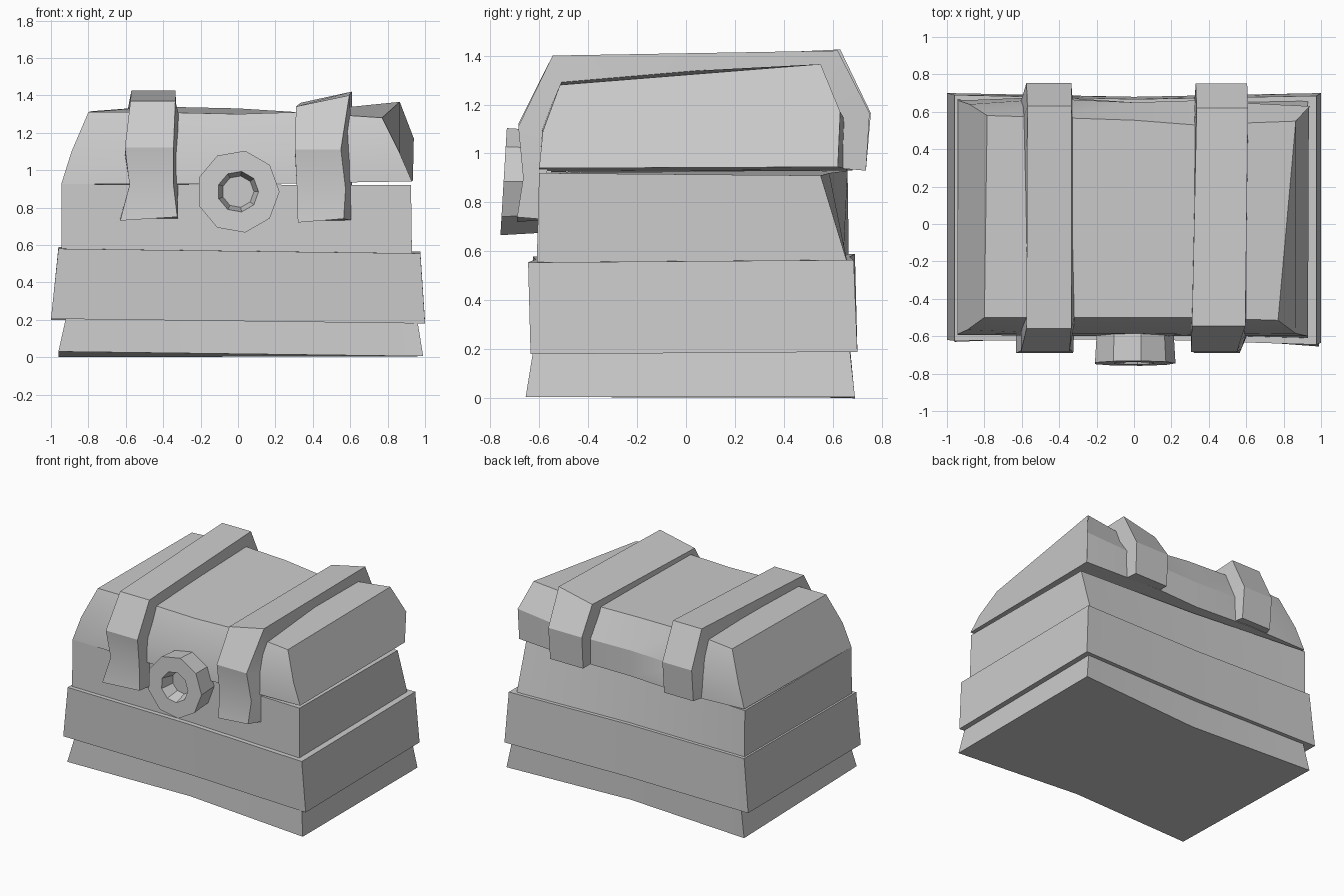
import bpy, bmesh, math

if "Cube" in bpy.data.objects:
    bpy.data.objects.remove(bpy.data.objects["Cube"])

grey = bpy.data.materials.new("plain_grey")
grey.use_nodes = True
GREY = (0.6, 0.6, 0.6, 1)
grey.diffuse_color = GREY
grey.node_tree.nodes["Principled BSDF"].inputs["Base Color"].default_value = GREY


def loft(name, rings, cap=True):
    """Skin a row of equal-length closed rings and cap both ends."""
    bm = bmesh.new()
    rows = [[bm.verts.new(p) for p in r] for r in rings]
    n = len(rows[0])
    for a, b in zip(rows, rows[1:]):
        for i in range(n):
            j = (i + 1) % n
            bm.faces.new((a[i], a[j], b[j], b[i]))
    if cap:
        bm.faces.new(rows[0][::-1])
        bm.faces.new(rows[-1])
    bmesh.ops.recalc_face_normals(bm, faces=bm.faces)
    me = bpy.data.meshes.new(name)
    bm.to_mesh(me)
    bm.free()
    ob = bpy.data.objects.new(name, me)
    bpy.context.collection.objects.link(ob)
    me.materials.append(grey)
    bpy.ops.object.select_all(action='DESELECT')
    ob.select_set(True)
    bpy.context.view_layer.objects.active = ob
    bpy.ops.object.shade_smooth_by_angle(angle=math.radians(20))
    return ob


def band(x0, x1, front, back, z, dent=0.02):
    """Slightly crooked rectangle: front = (left, right) y, z = four corner
    heights front-left, front-right, back-right, back-left; mid points dented."""
    (a, b), (c, d) = front, back
    m = (x0 + x1) / 2
    return [(x0, a, z[0]), (m, (a + b) / 2 + dent, (z[0] + z[1]) / 2), (x1, b, z[1]),
            (x1, c, z[2]), (m, (c + d) / 2 - dent, (z[2] + z[3]) / 2), (x0, d, z[3])]


# Stacked plank tiers of the box
loft("base_tier", [
    band(-0.96, 0.99, (-0.63, -0.655), (0.69, 0.69), (0.03, 0.005, 0.005, 0), 0.06),
    band(-0.92, 0.96, (-0.60, -0.625), (0.67, 0.67), (0.21, 0.19, 0.19, 0.21))])
loft("middle_tier", [
    band(-1.0, 1.0, (-0.62, -0.635), (0.70, 0.70), (0.205, 0.18, 0.19, 0.20)),
    band(-0.96, 0.975, (-0.625, -0.645), (0.685, 0.69), (0.58, 0.555, 0.565, 0.59))])
loft("upper_tier", [
    band(-0.945, 0.93, (-0.595, -0.61), (0.66, 0.665), (0.56, 0.54, 0.55, 0.57)),
    band(-0.945, 0.925, (-0.59, -0.60), (0.55, 0.66), (0.925, 0.92, 0.91, 0.93))])

# Lid: cross-sections from the model's right end to its left end
lid_sections = [
    [(-0.945, -0.59, 0.925), (-0.89, -0.565, 1.10), (-0.80, -0.50, 1.31),
     (-0.785, 0.58, 1.315), (-0.88, 0.64, 1.10), (-0.94, 0.66, 0.94)],
    [(-0.45, -0.60, 0.925), (-0.45, -0.585, 1.10), (-0.45, -0.50, 1.31),
     (-0.45, 0.57, 1.34), (-0.45, 0.67, 1.12), (-0.45, 0.68, 0.93)],
    [(0, -0.60, 0.925), (0, -0.585, 1.10), (0, -0.50, 1.30),
     (0, 0.555, 1.33), (0, 0.65, 1.12), (0, 0.65, 0.93)],
    [(0.32, -0.60, 0.93), (0.32, -0.59, 1.10), (0.32, -0.50, 1.31),
     (0.32, 0.53, 1.31), (0.32, 0.66, 1.12), (0.32, 0.66, 0.935)],
    [(0.93, -0.60, 0.94), (0.865, -0.585, 1.09), (0.77, -0.515, 1.28),
     (0.865, 0.55, 1.365), (0.94, 0.63, 1.17), (0.935, 0.62, 0.945)]]
loft("lid", lid_sections)


def strap(name, rows):
    """Band over the lid; each row: outer y, z, inner y, z, x range, side flare,
    and a height tilt between the two edges."""
    loft(name, [[(x0, y, z - t), (x1, y, z + t), (x1 + f1, yi, zi), (x0 - f0, yi, zi)]
                for y, z, yi, zi, x0, x1, f0, f1, t in rows])


strap("right_strap", [
    (-0.69, 0.74, -0.57, 0.74, -0.63, -0.325, 0.0, 0.005, 0.01),
    (-0.665, 0.92, -0.57, 0.92, -0.58, -0.345, 0.0, 0.025, 0),
    (-0.685, 1.12, -0.55, 1.08, -0.605, -0.345, 0.0, 0.02, 0),
    (-0.56, 1.37, -0.47, 1.27, -0.575, -0.335, 0.0, 0.025, 0),
    (0.63, 1.425, 0.54, 1.27, -0.57, -0.335, 0.03, 0.01, 0),
    (0.755, 1.165, 0.62, 1.10, -0.575, -0.335, 0.04, 0.01, 0),
    (0.735, 0.93, 0.62, 0.94, -0.575, -0.335, 0.04, 0.01, 0)])
strap("left_strap", [
    (-0.69, 0.73, -0.57, 0.73, 0.32, 0.565, 0.0, 0.05, 0.01),
    (-0.665, 0.90, -0.57, 0.90, 0.315, 0.575, 0.0, 0.035, 0),
    (-0.685, 1.11, -0.55, 1.08, 0.305, 0.55, 0.0, 0.06, 0),
    (-0.545, 1.37, -0.47, 1.26, 0.31, 0.595, 0.0, 0.01, 0.03),
    (0.62, 1.39, 0.53, 1.26, 0.335, 0.61, 0.015, 0.0, 0.03),
    (0.75, 1.165, 0.62, 1.10, 0.33, 0.605, 0.01, 0.0, 0),
    (0.735, 0.93, 0.62, 0.94, 0.33, 0.60, 0.01, 0.0, 0)])


# Round lock with a recessed keyhole; its face leans forward at the bottom
def lock_ring(r, y, lean=0.0, n=9):
    pts = []
    for i in range(n):
        a = 2 * math.pi * i / n
        dx, dz = r * math.cos(a), r * math.sin(a)
        pts.append((dx, y + lean * dz, 0.885 + dz))
    return pts


loft("lock", [lock_ring(0.21, -0.55), lock_ring(0.222, -0.745, 0.06),
              lock_ring(0.11, -0.745, 0.06), lock_ring(0.085, -0.65)])
